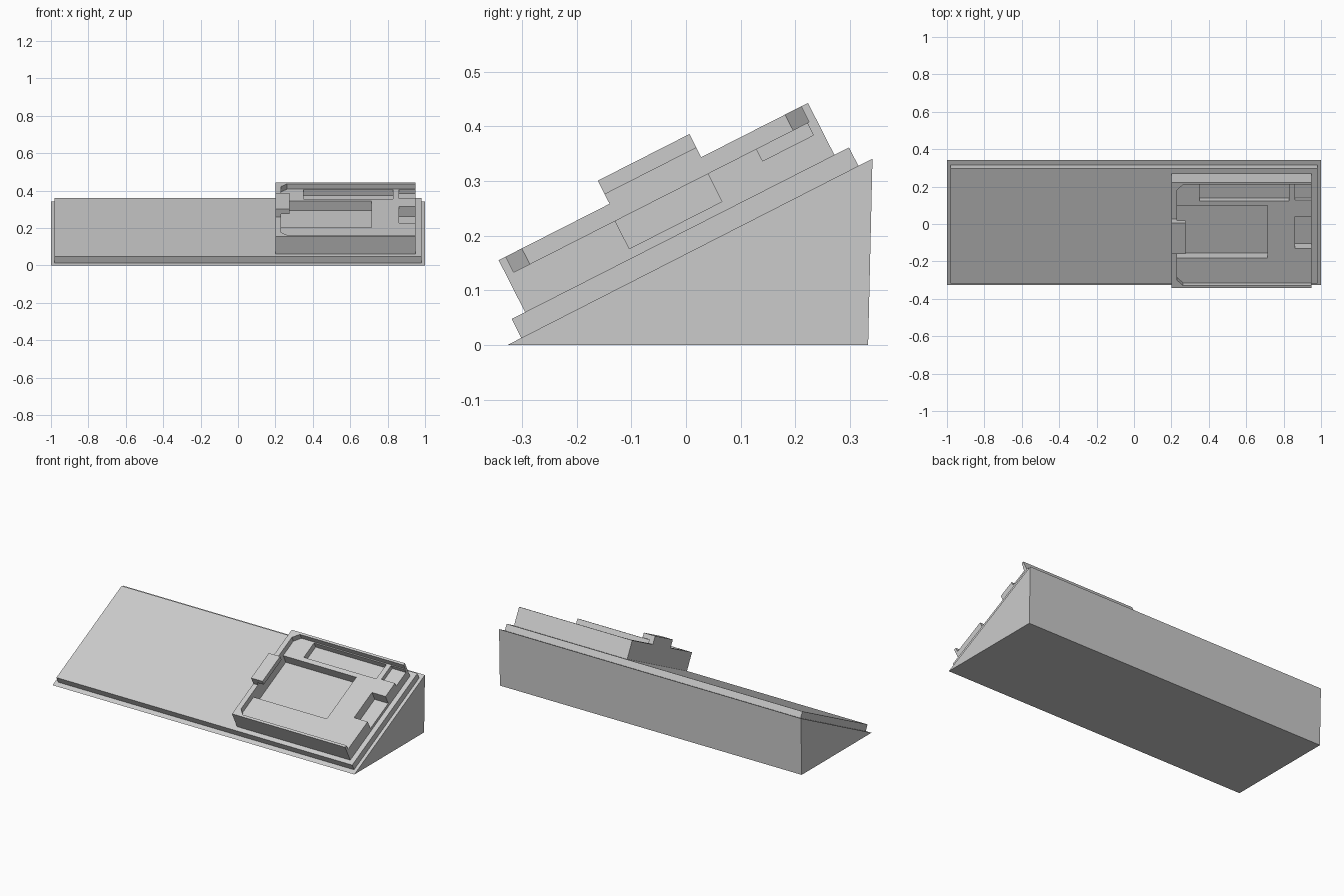
import bpy, bmesh, math
from mathutils import Vector

if "Cube" in bpy.data.objects:
    bpy.data.objects.remove(bpy.data.objects["Cube"])

TILT = math.radians(26.95)
FRONT_Y = -0.327

grey = bpy.data.materials.new("light grey")
grey.diffuse_color = (0.6, 0.6, 0.6, 1)
grey.use_nodes = True
grey.node_tree.nodes["Principled BSDF"].inputs["Base Color"].default_value = grey.diffuse_color


def slope(x, u, n):
    """x across, u up along the slope, n out of the slope."""
    return Vector((x, FRONT_Y + u * math.cos(TILT) - n * math.sin(TILT),
                   u * math.sin(TILT) + n * math.cos(TILT)))


def prism(name, ring_a, ring_b):
    """Solid between two matching outlines."""
    bm = bmesh.new()
    a = [bm.verts.new(p) for p in ring_a]
    b = [bm.verts.new(p) for p in ring_b]
    bm.faces.new(a)
    bm.faces.new(b[::-1])
    for i in range(len(a)):
        j = (i + 1) % len(a)
        bm.faces.new((a[i], b[i], b[j], a[j]))
    bmesh.ops.recalc_face_normals(bm, faces=bm.faces)
    mesh = bpy.data.meshes.new(name)
    bm.to_mesh(mesh)
    bm.free()
    mesh.materials.append(grey)
    obj = bpy.data.objects.new(name, mesh)
    bpy.context.collection.objects.link(obj)
    return obj


def plate(name, outline, n0, n1):
    """Outline of (x, u) points raised from n0 to n1."""
    return prism(name, [slope(x, u, n0) for x, u in outline],
                 [slope(x, u, n1) for x, u in outline])


def block(name, x0, x1, u0, u1, n0, n1):
    return plate(name, [(x0, u0), (x1, u0), (x1, u1), (x0, u1)], n0, n1)


def cut(target, cutter):
    cutter.hide_render = True
    mod = target.modifiers.new("cut", "BOOLEAN")
    mod.operation = "DIFFERENCE"
    mod.solver = "EXACT"
    mod.object = cutter
    bpy.context.view_layer.objects.active = target
    bpy.ops.object.modifier_apply(modifier=mod.name)
    bpy.data.objects.remove(cutter)


# Wedge stand
side = [(FRONT_Y, 0), (0.333, 0), (0.341, 0.341)]
prism("wedge_stand", [(-1, y, z) for y, z in side], [(1, y, z) for y, z in side])

# Slab on the sloping face
block("slope_slab", -0.98, 0.98, 0.029, 0.721, -0.002, 0.039)

# Tray with a rim on three sides, open on the right
tray = block("tray", 0.20, 0.95, 0.0565, 0.691, 0.038, 0.1455)
c = 0.033
cut(tray, plate("rim_cutter",
                [(0.23 + c, 0.071), (1.0, 0.071), (1.0, 0.677),
                 (0.23 + c, 0.677), (0.23, 0.677 - c), (0.23, 0.071 + c)],
                0.1135, 0.2))

# Pockets in the tray floor: x range, u range, depth level
for x0, x1, u0, u1, n in [(0.23, 0.715, 0.222, 0.535, 0.058),
                          (0.35, 0.83, 0.5625, 0.671, 0.079),
                          (0.86, 1.0, 0.279, 0.469, 0.056),
                          (0.86, 1.0, 0.569, 0.673, 0.0885)]:
    cut(tray, block("pocket_cutter", x0, x1, u0, u1, n, 0.13))

# Hooked clip over the left rim
hook = [(0.20, 0.1455), (0.23, 0.1455), (0.23, 0.165),
        (0.275, 0.165), (0.275, 0.193), (0.20, 0.193)]
prism("rim_clip", [slope(x, 0.284, n) for x, n in hook],
      [slope(x, 0.472, n) for x, n in hook])
